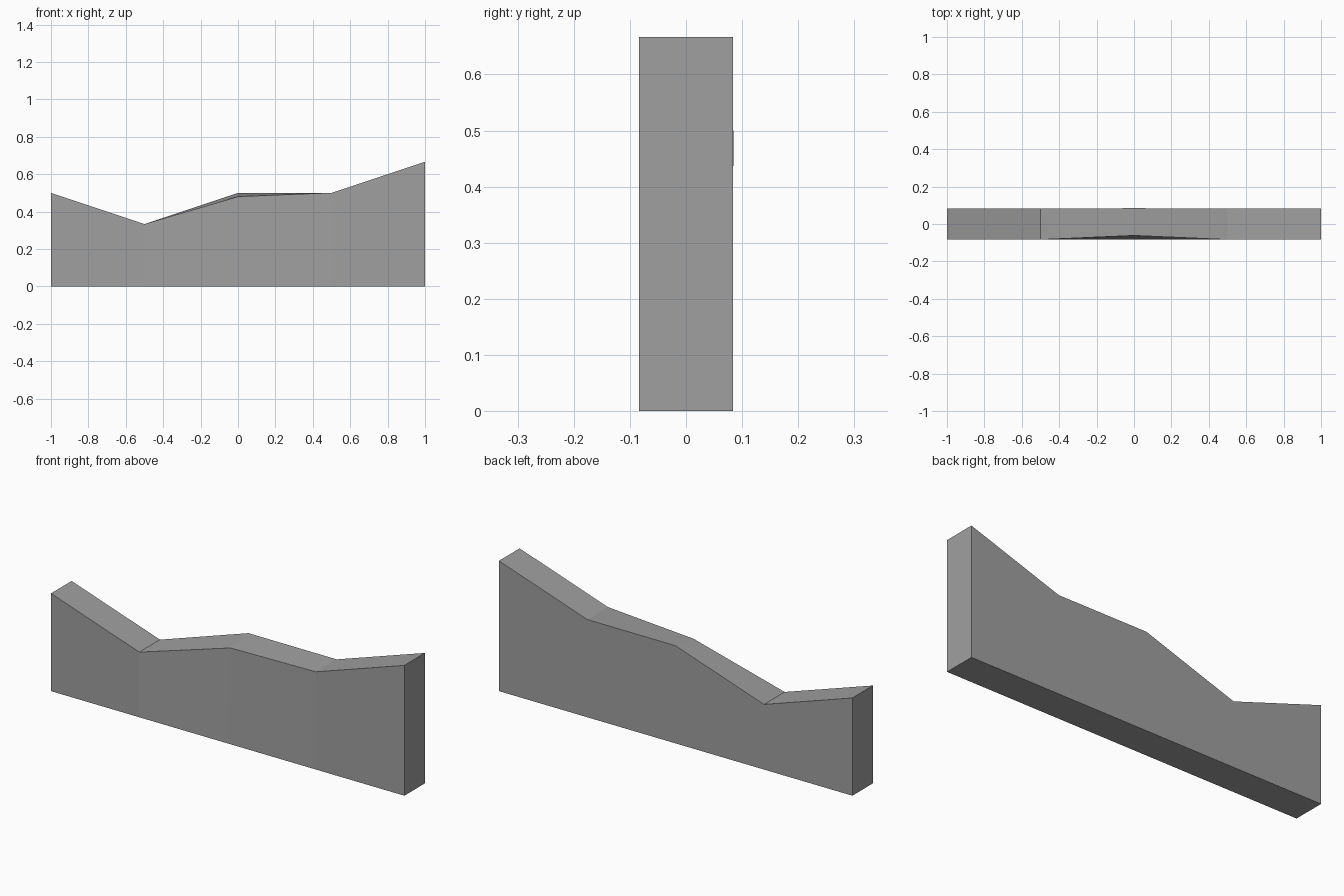
import bpy
import bmesh

cube = bpy.data.objects.get("Cube")
if cube:
    bpy.data.objects.remove(cube, do_unlink=True)

# Plain grey material
grey = bpy.data.materials.new("mid_grey")
grey.use_nodes = True
colour = (0.35, 0.35, 0.35, 1)
grey.diffuse_color = colour
grey.node_tree.nodes["Principled BSDF"].inputs["Base Color"].default_value = colour

# Wall outline: position along the wall and height of its top
HALF = 1 / 12
outline = [(-1, 0.5), (-0.5, 1 / 3), (0, 0.5), (0.5, 0.5), (1, 2 / 3)]

# One four-cornered section at each outline point
bm = bmesh.new()
sections = []
for x, z in outline:
    corners = [(x, -HALF, 0), (x, HALF, 0), (x, HALF, z), (x, -HALF, z)]
    sections.append([bm.verts.new(c) for c in corners])

# The middle crest is pushed back slightly, its front corner dipping
crest_back, crest_front = sections[2][2], sections[2][3]
crest_back.co.y += 0.001
crest_front.co.y += 0.022
crest_front.co.z -= 0.02

# Skin the sections and close both ends
for a, b in zip(sections, sections[1:]):
    for i in range(4):
        j = (i + 1) % 4
        bm.faces.new((a[i], a[j], b[j], b[i]))
bm.faces.new(sections[0])
bm.faces.new(sections[-1])
bmesh.ops.recalc_face_normals(bm, faces=bm.faces)

mesh = bpy.data.meshes.new("wall")
bm.to_mesh(mesh)
bm.free()
mesh.materials.append(grey)
wall = bpy.data.objects.new("wall", mesh)
bpy.context.collection.objects.link(wall)
